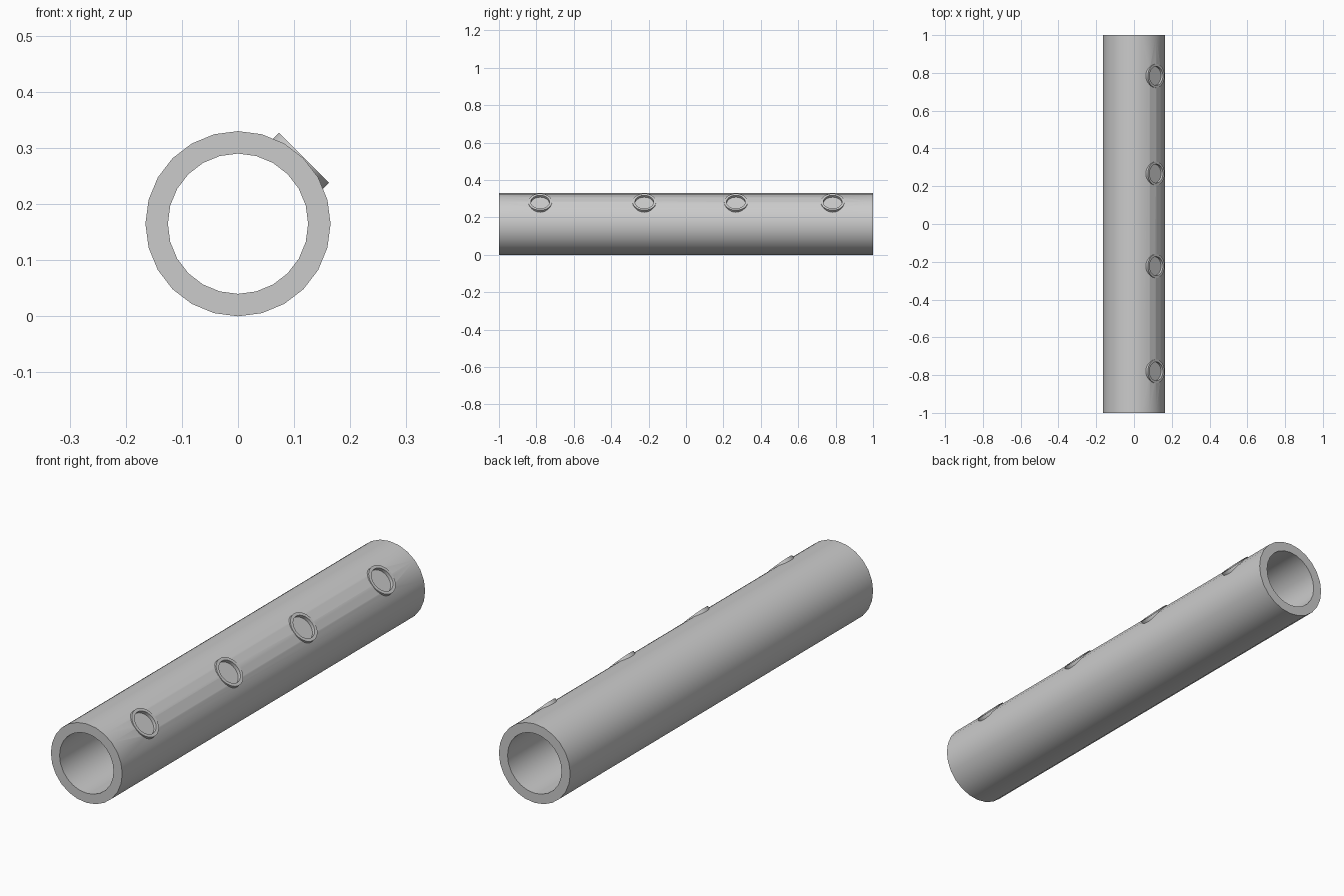
import bpy, bmesh, math
from mathutils import Vector, Matrix

if "Cube" in bpy.data.objects:
    bpy.data.objects.remove(bpy.data.objects["Cube"])

R_OUT, R_IN, SIDES = 0.165, 0.125, 24
AXIS_Z = 0.165
RING_Y = (-0.78, -0.223, 0.267, 0.784)

grey = bpy.data.materials.new("plain grey")
grey.diffuse_color = (0.6, 0.6, 0.6, 1)
grey.use_nodes = True
grey.node_tree.nodes["Principled BSDF"].inputs["Base Color"].default_value = grey.diffuse_color


def lathe(name, profile, sides, closed):
    """Spin (radius, height) points around local z."""
    bm = bmesh.new()
    rows = []
    for r, h in profile:
        if r == 0:
            rows.append([bm.verts.new((0, 0, h))] * sides)
        else:
            rows.append([bm.verts.new((r * math.cos(2 * math.pi * i / sides),
                                       r * math.sin(2 * math.pi * i / sides), h))
                         for i in range(sides)])
    pairs = list(zip(rows, rows[1:]))
    if closed:
        pairs.append((rows[-1], rows[0]))
    for a, b in pairs:
        for i in range(sides):
            j = (i + 1) % sides
            bm.faces.new(list(dict.fromkeys((a[i], a[j], b[j], b[i]))))
    bmesh.ops.recalc_face_normals(bm, faces=bm.faces)
    mesh = bpy.data.meshes.new(name)
    bm.to_mesh(mesh)
    bm.free()
    mesh.materials.append(grey)
    ob = bpy.data.objects.new(name, mesh)
    bpy.context.collection.objects.link(ob)
    return ob


def smooth(ob):
    bpy.ops.object.select_all(action='DESELECT')
    ob.select_set(True)
    bpy.context.view_layer.objects.active = ob
    bpy.ops.object.shade_smooth_by_angle(angle=math.radians(30))


# Hollow tube lying along y
tube = lathe("tube", [(R_OUT, -1), (R_OUT, 1), (R_IN, 1), (R_IN, -1)], SIDES, True)
tube.data.transform(Matrix.Translation((0, 0, AXIS_Z)) @ Matrix.Rotation(math.pi / 2, 4, 'X'))

# Shallow round sockets with raised rims, tilted 45 degrees to the right
tilt = Matrix.Rotation(math.pi / 4, 4, 'Y')
FLOOR, TOP = 0.152, 0.1665
for n, y in enumerate(RING_Y):
    place = Matrix.Translation((0, y, AXIS_Z)) @ tilt
    cutter = lathe(f"socket_cutter_{n + 1}",
                   [(0, 0.148), (0.055, 0.148), (0.055, 0.2), (0, 0.2)], 32, False)
    cutter.data.transform(place)
    cutter.hide_render = True
    cutter.hide_set(True)
    mod = tube.modifiers.new("socket_hole", 'BOOLEAN')
    mod.operation = 'DIFFERENCE'
    mod.solver = 'EXACT'
    mod.object = cutter

    ring = lathe(f"socket_ring_{n + 1}",
                 [(0, FLOOR), (0.05, FLOOR), (0.05, TOP), (0.063, TOP),
                  (0.063, 0.147), (0, 0.147)], 32, False)
    ring.data.transform(place)
    smooth(ring)

# Apply the holes, then shade the tube smooth with sharp ends
bpy.context.view_layer.objects.active = tube
for mod in list(tube.modifiers):
    bpy.ops.object.modifier_apply(modifier=mod.name)
smooth(tube)
